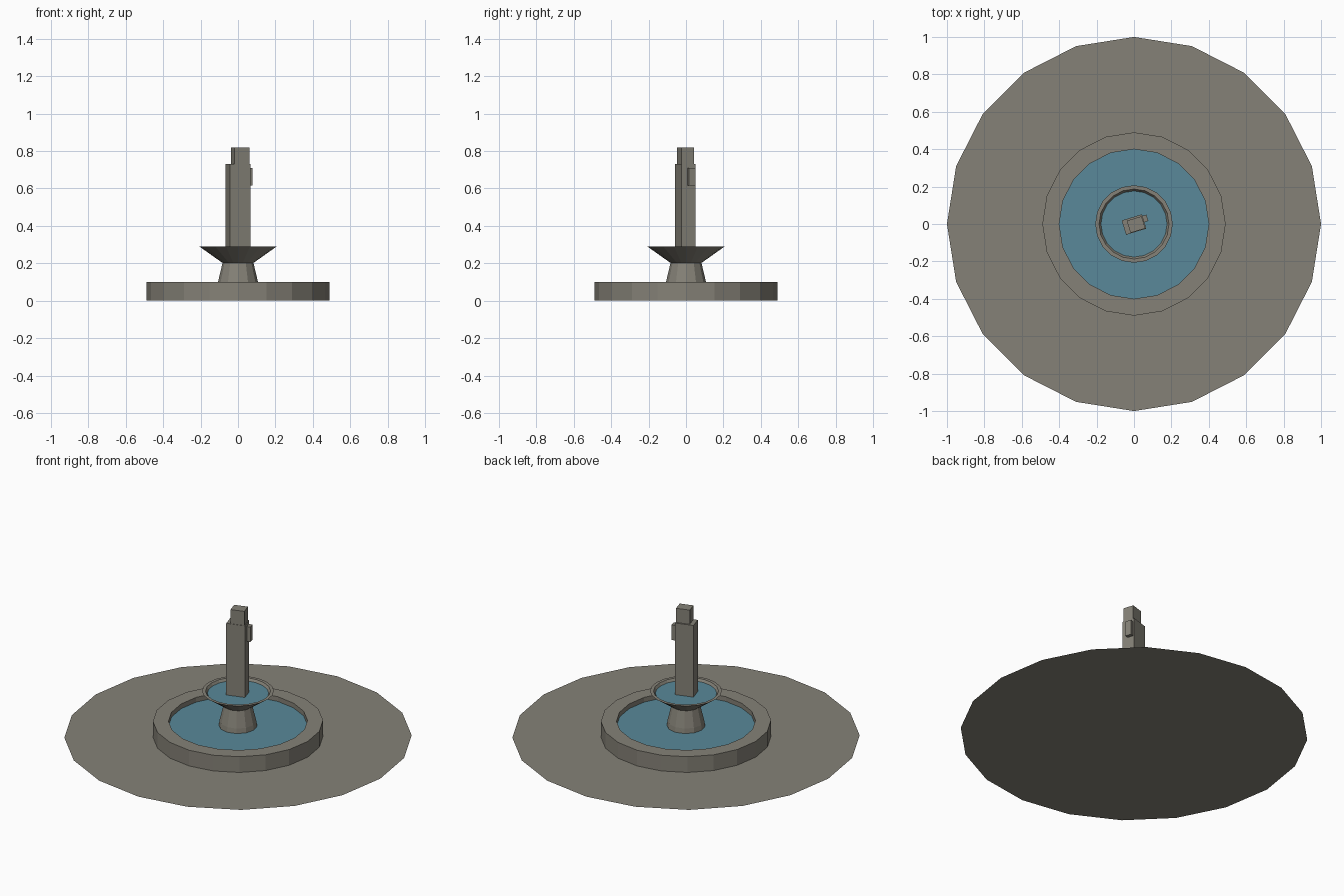
import bpy, bmesh, math
from mathutils import Matrix

if "Cube" in bpy.data.objects:
    bpy.data.objects.remove(bpy.data.objects["Cube"])


def material(name, rgb):
    m = bpy.data.materials.new(name)
    m.diffuse_color = (*rgb, 1)
    m.use_nodes = True
    m.node_tree.nodes["Principled BSDF"].inputs["Base Color"].default_value = m.diffuse_color
    return m


stone = material("grey_stone", (0.235, 0.222, 0.185))
blue = material("blue_water", (0.10, 0.25, 0.32))


def finish(name, bm, mat):
    me = bpy.data.meshes.new(name)
    bm.to_mesh(me)
    bm.free()
    me.materials.append(mat)
    ob = bpy.data.objects.new(name, me)
    bpy.context.collection.objects.link(ob)
    return ob


def lathe(name, profile, sides, mat):
    """Flat-faced turned part from (radius, z) points, outside bottom first."""
    bm = bmesh.new()
    rings = [[bm.verts.new((r * math.cos(2 * math.pi * i / sides),
                            r * math.sin(2 * math.pi * i / sides), z))
              for i in range(sides)] for r, z in profile]
    for a, b in zip(rings, rings[1:]):
        for i in range(sides):
            j = (i + 1) % sides
            bm.faces.new((a[i], a[j], b[j], b[i]))
    return finish(name, bm, mat)


def disc(name, r, z, sides, mat):
    bm = bmesh.new()
    bm.faces.new([bm.verts.new((r * math.cos(2 * math.pi * i / sides),
                                r * math.sin(2 * math.pi * i / sides), z))
                  for i in range(sides)])
    return finish(name, bm, mat)


def block(name, centre, size, z0, z1):
    """Box turned like the column."""
    bm = bmesh.new()
    m = (Matrix.Translation((*centre, (z0 + z1) / 2))
         @ Matrix.Rotation(math.radians(17), 4, 'Z')
         @ Matrix.Diagonal((*size, z1 - z0, 1)))
    bmesh.ops.create_cube(bm, size=1, matrix=m)
    return finish(name, bm, stone)


# Paving and lower pool
disc("paving", 1.0, 0.0, 20, stone)
lathe("pool_wall", [(0.49, 0), (0.49, 0.10), (0.40, 0.10), (0.40, 0.0)], 20, stone)
disc("pool_water", 0.40, 0.07, 20, blue)

# Pedestal and upper bowl
lathe("pedestal", [(0.12, 0), (0.107, 0.10), (0.082, 0.205)], 12, stone)
lathe("bowl", [(0.08, 0.20), (0.207, 0.29), (0.187, 0.29), (0.17, 0.265), (0.08, 0.23)], 20, stone)
disc("bowl_water", 0.178, 0.275, 20, blue)

# Column with a narrower head and a side block
block("column", (0, -0.003), (0.113, 0.08), 0.22, 0.73)
block("column_head", (0.011, -0.003), (0.083, 0.068), 0.73, 0.82)
block("side_block", (0.055, 0.028), (0.035, 0.036), 0.615, 0.71)
